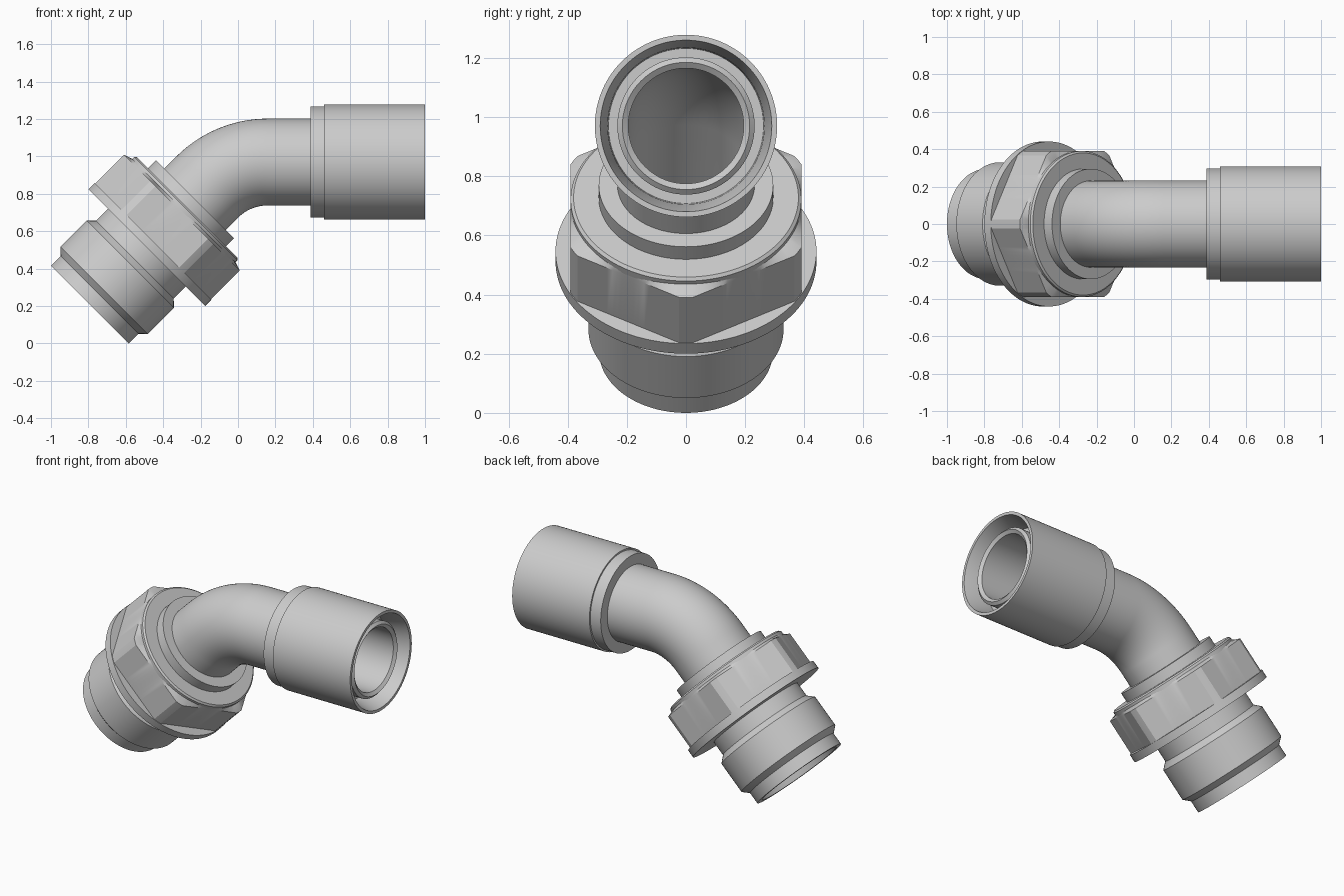
import bpy, bmesh, math
from mathutils import Vector

if "Cube" in bpy.data.objects:
    bpy.data.objects.remove(bpy.data.objects["Cube"])

N = 120
Y = Vector((0, 1, 0))
steel = bpy.data.materials.new("plain steel grey")
steel.diffuse_color = (0.6, 0.6, 0.6, 1)
steel.use_nodes = True
steel.node_tree.nodes["Principled BSDF"].inputs["Base Color"].default_value = steel.diffuse_color


def loft(name, rings, closed):
    """Skin a list of rings of points; closed joins the last ring to the first."""
    bm = bmesh.new()
    vs = [[bm.verts.new(p) for p in ring] for ring in rings]
    n = len(rings[0])
    for i in range(len(vs) if closed else len(vs) - 1):
        a, b = vs[i], vs[(i + 1) % len(vs)]
        for j in range(n):
            k = (j + 1) % n
            bm.faces.new((a[j], a[k], b[k], b[j]))
    bmesh.ops.recalc_face_normals(bm, faces=bm.faces[:])
    me = bpy.data.meshes.new(name)
    bm.to_mesh(me)
    bm.free()
    ob = bpy.data.objects.new(name, me)
    bpy.context.collection.objects.link(ob)
    me.materials.append(steel)
    bpy.ops.object.select_all(action='DESELECT')
    ob.select_set(True)
    bpy.context.view_layer.objects.active = ob
    bpy.ops.object.shade_smooth_by_angle(angle=math.radians(20))
    return ob


def ring(centre, u, radius):
    """Ring around centre in the plane of u and Y; radius may depend on angle."""
    out = []
    for i in range(N):
        t = 2 * math.pi * i / N
        r = radius(t) if callable(radius) else radius
        out.append(centre + (u * math.cos(t) + Y * math.sin(t)) * r)
    return out


def lathe(name, origin, axis, u, profile):
    return loft(name, [ring(origin + axis * s, u, r) for s, r in profile], True)


def hexagon(limit, flat=0.39):
    """Hexagon radius, corners trimmed by a circle."""
    def radius(t):
        a = (t % (math.pi / 3)) - math.pi / 6
        return min(flat / math.cos(a), limit)
    return radius


# Slanted axis of the threaded end and level axis of the sleeve
low = Vector((-0.792, 0, 0.208))
slant = Vector((1, 0, 1)).normalized()
slant_u = Vector((1, 0, -1)).normalized()
level = Vector((1, 0, 0))
level_u = Vector((0, 0, -1))
mid = Vector((0, 0, 0.97))

# Threaded stud with conical mouth
lathe("threaded_stud", low, slant, slant_u, [
    (0, 0.262), (0, 0.294), (0.073, 0.294), (0.107, 0.33), (0.305, 0.33),
    (0.34, 0.294), (0.45, 0.294), (0.45, 0.195), (0.25, 0.195)])

# Hex nut with round flange below and round shoulder above
lathe("nut_flange", low, slant, slant_u, [
    (0.43, 0.2), (0.43, 0.441), (0.478, 0.441), (0.478, 0.2)])
lathe("hex_nut", low, slant, slant_u, [
    (0.47, 0.2), (0.47, hexagon(0.438)), (0.695, hexagon(0.438)),
    (0.712, 0.388), (0.712, 0.2)])
lathe("nut_shoulder", low, slant, slant_u, [
    (0.70, 0.2), (0.70, 0.39), (0.726, 0.39), (0.735, 0.38), (0.735, 0.2)])
lathe("nut_collar", low, slant, slant_u, [
    (0.72, 0.2), (0.72, 0.295), (0.795, 0.295), (0.795, 0.2)])

# Bent pipe: straight, 45 degree arc, straight, with a hollow bore
R, centre = 0.46, Vector((0.16, 0, 0.51))
path = [(low + slant * 0.44, slant_u)]
for i in range(25):
    a = math.radians(45 * (1 - i / 24))
    out = Vector((-math.sin(a), 0, math.cos(a)))
    path.append((centre + out * R, -out))
path.append((mid + level * 0.95, level_u))
outer = [ring(p, u, 0.232) for p, u in path]
inner = [ring(p, u, 0.195) for p, u in reversed(path)]
tip = [ring(mid + level * 0.965, level_u, 0.215)]
loft("bent_pipe", outer + tip + inner, True)

# Sleeve over the pipe end, open at the mouth
lathe("sleeve", mid, level, level_u, [
    (0.388, 0.22), (0.388, 0.298), (0.46, 0.298), (0.46, 0.308), (1.0, 0.308),
    (1.0, 0.29), (0.90, 0.265), (0.85, 0.262), (0.85, 0.22)])
